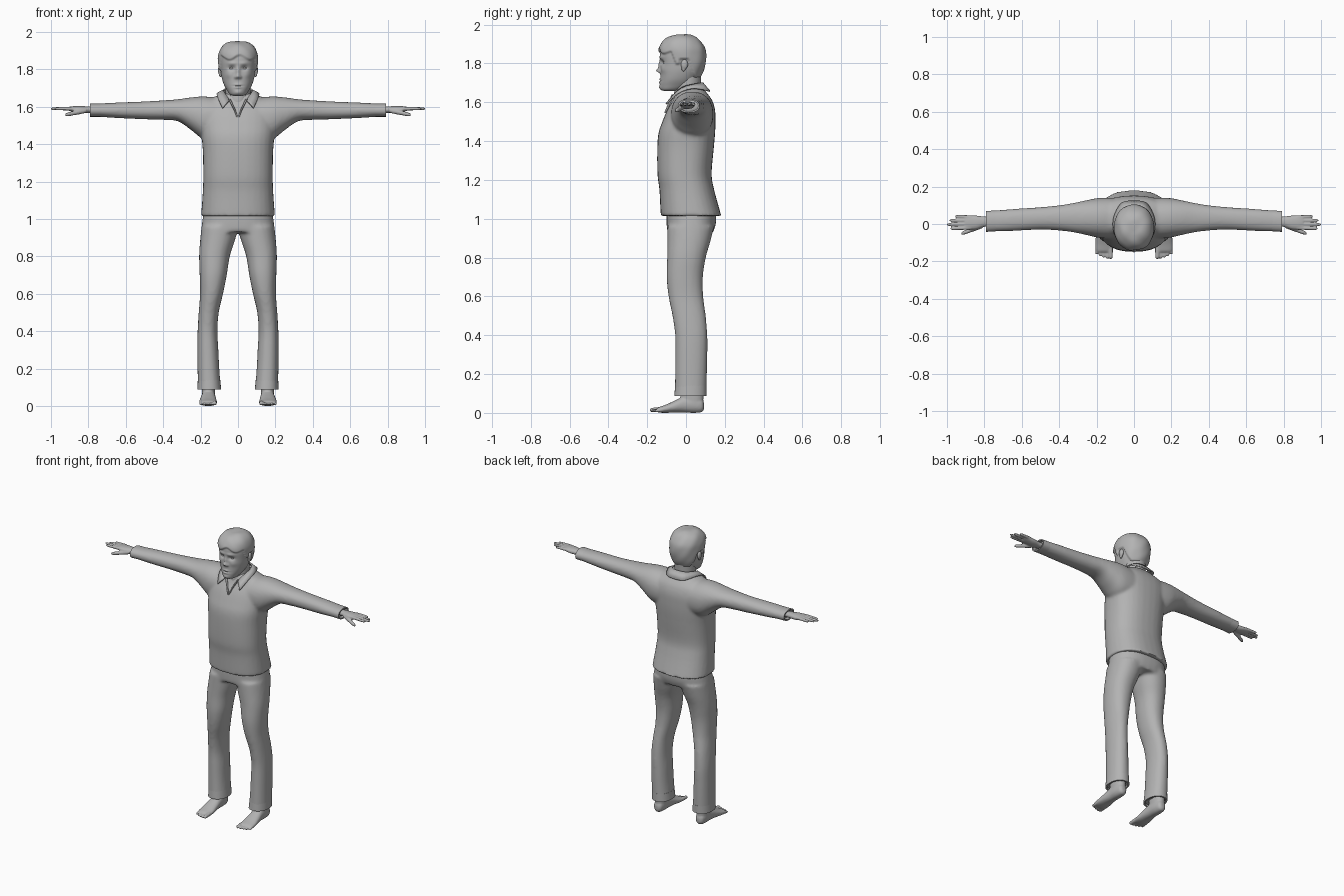
import bpy, bmesh, math
from mathutils import Vector

if "Cube" in bpy.data.objects:
    bpy.data.objects.remove(bpy.data.objects["Cube"])

grey = bpy.data.materials.new("plain grey")
grey.use_nodes = True
grey.diffuse_color = (0.45, 0.45, 0.45, 1)
grey.node_tree.nodes["Principled BSDF"].inputs["Base Color"].default_value = (0.45, 0.45, 0.45, 1)


def spline(rows, steps):
    """Smooth in-between rows through the given rows."""
    out = []
    for i in range(len(rows) - 1):
        a, b, c, d = (rows[min(max(j, 0), len(rows) - 1)] for j in range(i - 1, i + 3))
        for k in range(steps):
            t = k / steps
            out.append([q + 0.5 * t * (r - p + t * (2*p - 5*q + 4*r - s + t * (3*(q - r) + s - p)))
                        for p, q, r, s in zip(a, b, c, d)])
    return out + [list(rows[-1])]


def loft(bm, axis, rows, side=1, sides=32, steps=4, power=2.2, hollow=0):
    """Closed skin over rows of (position, u min, u max, v min, v max)."""
    rows = spline(rows, steps)
    if hollow:  # turn the open end inward so that the cuff has a rim
        p, a, b, c, d = rows[-1]
        inner = [a + hollow, b - hollow, c + hollow, d - hollow]
        rows += [[p] + inner, [rows[0][0]] + inner]
    rings = []
    for p, u0, u1, v0, v1 in rows:
        ring = []
        for k in range(sides):
            ang = 2 * math.pi * k / sides
            cu, sv = math.cos(ang), math.sin(ang)
            u = (u0 + u1) / 2 + (u1 - u0) / 2 * math.copysign(abs(cu) ** (2 / power), cu)
            v = (v0 + v1) / 2 + (v1 - v0) / 2 * math.copysign(abs(sv) ** (2 / power), sv)
            x, y, z = {"x": (p, u, v), "y": (u, p, v), "z": (u, v, p)}[axis]
            ring.append(bm.verts.new((x * side, y, z)))
        rings.append(ring)
    for lo, hi in zip(rings, rings[1:]):
        for k in range(sides):
            j = (k + 1) % sides
            bm.faces.new((lo[k], lo[j], hi[j], hi[k]))
    bm.faces.new(rings[0])
    bm.faces.new(rings[-1])


def finish(bm, name, voxel=0, smooth=0, angle=40):
    bmesh.ops.recalc_face_normals(bm, faces=bm.faces)
    mesh = bpy.data.meshes.new(name)
    bm.to_mesh(mesh)
    bm.free()
    mesh.materials.append(grey)
    ob = bpy.data.objects.new(name, mesh)
    bpy.context.collection.objects.link(ob)
    for poly in mesh.polygons:
        poly.use_smooth = True
    if voxel:
        mod = ob.modifiers.new("blend", "REMESH")
        mod.mode = "VOXEL"
        mod.voxel_size = voxel
        mod.use_smooth_shade = True
        mod = ob.modifiers.new("soften", "SMOOTH")
        mod.iterations = smooth
    else:
        bpy.ops.object.select_all(action="DESELECT")
        ob.select_set(True)
        bpy.context.view_layer.objects.active = ob
        bpy.ops.object.shade_smooth_by_angle(angle=math.radians(angle))
    return ob


def digit(bm, axis, start, end, r, side):
    """Round-ended finger or toe from start to end."""
    a, b = Vector(start), Vector(end)
    i = "xyz".index(axis)
    u, v = [k for k in range(3) if k != i]
    rows = []
    for t, f in ((0, 1), (0.35, 1.05), (0.55, 0.95), (0.8, 0.92), (0.94, 0.7), (1, 0.2)):
        p = a.lerp(b, t)
        rows.append((p[i], p[u] - r*f, p[u] + r*f, p[v] - r*f, p[v] + r*f))
    loft(bm, axis, rows, side, sides=12, steps=2, power=2)


# Shirt: torso and sleeves blended into one surface
bm = bmesh.new()
torso = [(1.015, .198, -.13, .182), (1.05, .195, -.132, .172), (1.15, .188, -.137, .145),
         (1.23, .186, -.147, .132), (1.36, .188, -.148, .143), (1.44, .195, -.142, .15),
         (1.5, .2, -.122, .152), (1.56, .2, -.097, .15), (1.61, .19, -.068, .135),
         (1.645, .14, -.055, .11), (1.67, .085, -.045, .09)]
loft(bm, "z", [(z, -w, w, f, b) for z, w, f, b in torso], power=2.4)
sleeve = [(.08, -.08, .14, 1.42, 1.645), (.18, -.075, .14, 1.425, 1.655), (.25, -.06, .128, 1.475, 1.65),
          (.32, -.045, .113, 1.522, 1.64), (.4, -.035, .1, 1.53, 1.634), (.5, -.03, .09, 1.533, 1.628),
          (.65, -.037, .08, 1.54, 1.622), (.77, -.04, .07, 1.548, 1.616)]
for s in (1, -1):
    loft(bm, "x", sleeve, s)
finish(bm, "shirt", 0.009, 6)

# Sleeve ends
bm = bmesh.new()
for s in (1, -1):
    loft(bm, "x", [(.73, -.038, .072, 1.546, 1.617), (.79, -.042, .07, 1.546, 1.617)], s, hollow=.008)
finish(bm, "sleeve_cuffs")

# Folded collar with points at the front
inner = [(0, .085, 1.7), (.045, .075, 1.698), (.074, .03, 1.69), (.072, -.02, 1.675), (.045, -.066, 1.635)]
outer = [(0, .122, 1.655), (.065, .112, 1.66), (.108, .035, 1.672), (.108, -.04, 1.648), (.083, -.102, 1.592)]
bm = bmesh.new()
for s in (1, -1):
    edges = [[bm.verts.new((x * s, y, z)) for x, y, z in spline(pts, 4)] for pts in (inner, outer)]
    for k in range(len(edges[0]) - 1):
        bm.faces.new((edges[0][k], edges[0][k+1], edges[1][k+1], edges[1][k]))
bmesh.ops.remove_doubles(bm, verts=bm.verts, dist=.0005)
mod = finish(bm, "collar").modifiers.new("cloth", "SOLIDIFY")
mod.thickness = .008
mod.offset = 0

# Thin edges of the neck opening
bm = bmesh.new()
for s in (1, -1):
    rows = [(1.545, 0, .008, -.112, -.1), (1.59, .016, .026, -.094, -.08), (1.64, .04, .052, -.074, -.055)]
    loft(bm, "z", rows, s, sides=12)
finish(bm, "neck_opening")

# Trousers: hips and legs blended into one surface
bm = bmesh.new()
hips = [(.93, .198, -.098, .14), (.98, .192, -.1, .155), (1.05, .182, -.1, .155)]
loft(bm, "z", [(z, -w, w, f, b) for z, w, f, b in hips], power=2.4)
leg = [(.1, .092, .215, -.058, .105), (.2, .1, .216, -.056, .108), (.3, .105, .217, -.055, .11),
       (.4, .11, .216, -.056, .11), (.5, .103, .21, -.07, .102), (.6, .08, .203, -.09, .089),
       (.7, .06, .205, -.1, .087), (.8, .044, .208, -.097, .102), (.88, .018, .203, -.096, .125),
       (.96, -.005, .195, -.096, .145)]
for s in (1, -1):
    loft(bm, "z", leg, s)
finish(bm, "trousers", 0.01, 6)
bm = bmesh.new()
for s in (1, -1):
    loft(bm, "z", [(.14, .095, .215, -.056, .106), (.088, .09, .217, -.06, .106)], s, hollow=.01)
finish(bm, "trouser_hems")

# Hands
bm = bmesh.new()
palm = [(.74, -.012, .04, 1.565, 1.602), (.8, -.015, .04, 1.567, 1.602), (.84, -.028, .045, 1.566, 1.604),
        (.88, -.03, .046, 1.572, 1.603), (.905, -.027, .044, 1.578, 1.6)]
for s in (1, -1):
    loft(bm, "x", palm, s, sides=20)
    for k, tip in enumerate((.982, 1.003, .988, .958)):
        digit(bm, "x", (.87, -.02 + .019*k, 1.59), (tip, -.025 + .022*k, 1.589), .0095, s)
    digit(bm, "x", (.81, -.01, 1.58), (.925, -.052, 1.556), .0125, s)
finish(bm, "hands", 0.0045, 3)

# Bare feet with ankles
bm = bmesh.new()
foot = [(.093, .145, .17, .02, .05), (.08, .13, .186, .004, .075), (.04, .122, .194, 0, .09),
        (-.01, .12, .196, .002, .085), (-.06, .116, .203, .002, .062), (-.105, .112, .208, 0, .042),
        (-.14, .114, .206, .002, .03), (-.15, .125, .195, .008, .024)]
for s in (1, -1):
    loft(bm, "y", foot, s)
    loft(bm, "z", [(.04, .123, .193, -.025, .088), (.09, .122, .194, -.03, .09), (.16, .12, .194, -.03, .09)], s)
    for k, tip in enumerate((-.188, -.187, -.182, -.174, -.163)):
        r = .0085 if k else .0125
        digit(bm, "y", (.126 + .018*k, -.12, r + .006), (.124 + .019*k, tip, r + .002), r, s)
finish(bm, "feet", 0.005, 3)

# Neck
bm = bmesh.new()
neck = [(1.56, -.06, .08), (1.63, -.062, .078), (1.68, -.058, .075), (1.76, -.06, .08)]
loft(bm, "z", [(z, -.066, .066, f, b) for z, f, b in neck], power=2)
finish(bm, "neck")

# Head with face relief (side, height, width, tall, amount) and raised hair
relief = [(0, 1.788, .01, .024, .011), (0, 1.763, .012, .011, .019), (.013, 1.757, .007, .007, .009),
          (.034, 1.806, .018, .011, -.014), (.03, 1.832, .024, .008, .005), (0, 1.718, .02, .005, .007),
          (0, 1.703, .017, .005, .007), (0, 1.711, .024, .003, -.004), (0, 1.676, .02, .012, .006),
          (.05, 1.77, .02, .018, .005)]
skull = [(1.658, .02, -.11, -.05), (1.665, .042, -.128, -.02), (1.69, .06, -.134, .03),
         (1.72, .076, -.132, .055), (1.76, .088, -.131, .078), (1.8, .093, -.132, .09),
         (1.84, .096, -.134, .093), (1.875, .095, -.13, .088), (1.905, .085, -.114, .07),
         (1.925, .068, -.09, .05), (1.936, .045, -.06, .025), (1.939, .012, -.03, .0)]


def hairline(x, y):
    """Lowest height of the hair: fringe, sideburns, above the ears, nape."""
    if y < -.075:
        return 1.858 + .012 * math.sin(60 * x + 1)
    if y < -.03:
        return 1.858 - .065 * min(1, (y + .075) / .025)
    return 1.82 if y < .012 else 1.82 - .095 * min(1, (y - .012) / .03)


bm = bmesh.new()
loft(bm, "z", [(z, -w, w, f, b) for z, w, f, b in skull], sides=112, steps=7)
bmesh.ops.recalc_face_normals(bm, faces=bm.faces)
bm.normal_update()
moves = []
for v in bm.verts:
    x, y, z = v.co
    lift = min(1, max(0, (z - hairline(x, y)) / .009))
    locks = .0015 * math.sin(70 * x + 40 * z) * math.sin(55 * y + 20 * z)
    move = v.normal * lift * (.0105 + locks)
    if y < -.03:
        front = min(1, (-.03 - y) / .05)
        for x0, z0, sx, sz, amount in relief:
            move.y -= front * amount * math.exp(-((abs(x) - x0) / sx) ** 2 - ((z - z0) / sz) ** 2)
    moves.append((v, move))
for v, move in moves:
    v.co += move
finish(bm, "head", angle=75)


# Eyes and ears
def ball(bm, centre, size):
    new = bmesh.ops.create_uvsphere(bm, u_segments=20, v_segments=12, radius=1)["verts"]
    bmesh.ops.scale(bm, verts=new, vec=size)
    bmesh.ops.translate(bm, verts=new, vec=centre)


bm = bmesh.new()
for s in (1, -1):
    ball(bm, (.034 * s, -.106, 1.806), (.014, .012, .009))
finish(bm, "eyes")
bm = bmesh.new()
for s in (1, -1):
    ball(bm, (.096 * s, -.008, 1.795), (.011, .019, .027))
    ball(bm, (.094 * s, -.013, 1.772), (.008, .011, .014))
finish(bm, "ears", 0.004, 3)
